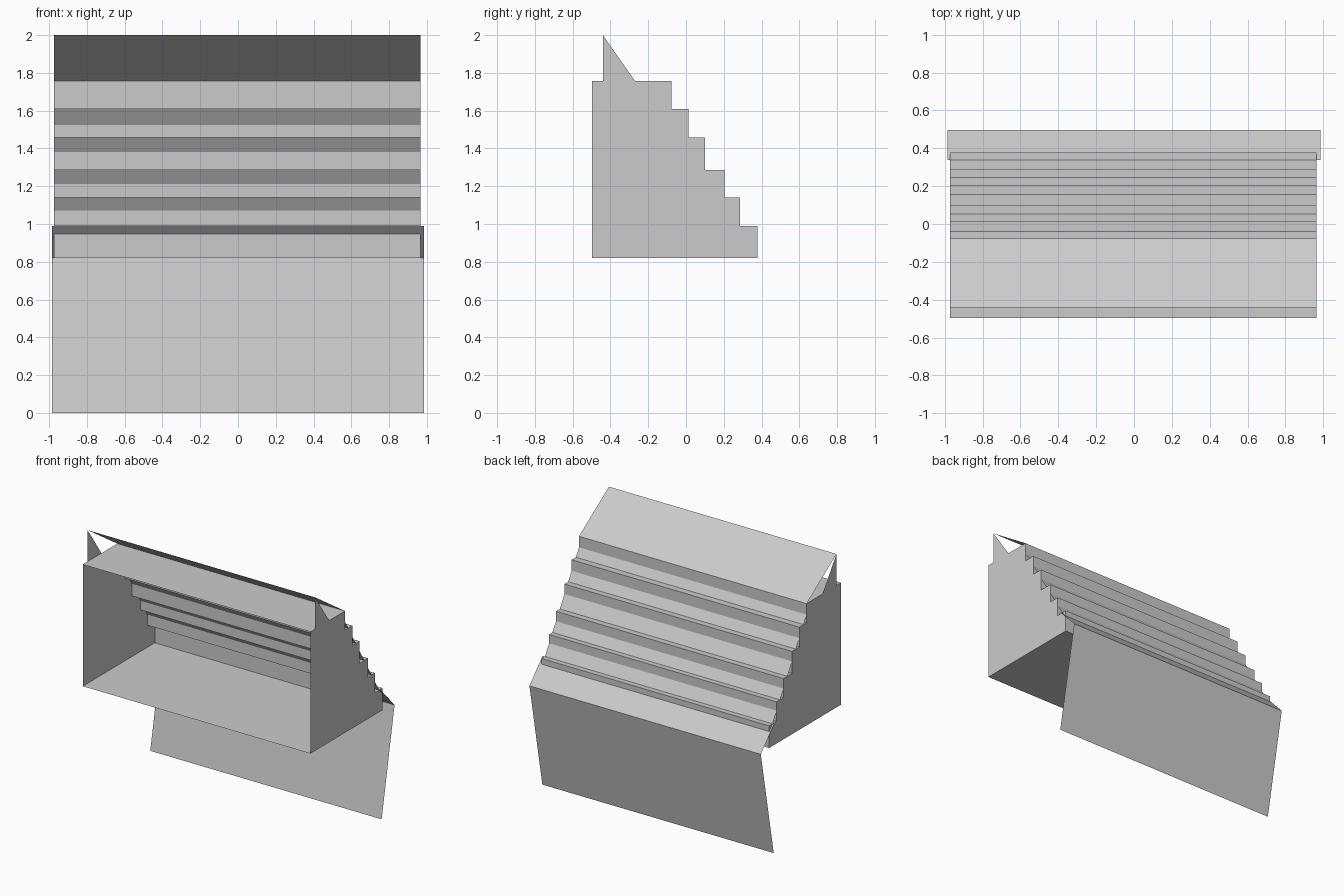
import bpy

cube = bpy.data.objects.get("Cube")
if cube:
    bpy.data.objects.remove(cube, do_unlink=True)

grey = bpy.data.materials.new("plain grey")
grey.use_nodes = True
colour = (0.6, 0.6, 0.6, 1)
grey.diffuse_color = colour
grey.node_tree.nodes["Principled BSDF"].inputs["Base Color"].default_value = colour


def add_mesh(name, verts, faces):
    mesh = bpy.data.meshes.new(name)
    mesh.from_pydata(verts, [], faces)
    mesh.materials.append(grey)
    obj = bpy.data.objects.new(name, mesh)
    bpy.context.collection.objects.link(obj)
    return obj


def sheet(name, profile, x0, x1):
    """Sweep an open (y, z) profile across x as a thin sheet."""
    verts = [(x, y, z) for y, z in profile for x in (x0, x1)]
    faces = [(2 * i, 2 * i + 1, 2 * i + 3, 2 * i + 2) for i in range(len(profile) - 1)]
    return add_mesh(name, verts, faces)


def end_wall(name, profile, x, flip):
    """Flat wall with the full (y, z) outline."""
    order = list(range(len(profile)))
    return add_mesh(name, [(x, y, z) for y, z in profile], [order[::-1] if flip else order])


LEFT, RIGHT = 0.965, -0.973
FRONT, BASE = -0.497, 0.82
RIDGE = (-0.44, 2.0)

# Stepped outline from the base at the back up to the top deck
riser_y = [0.378, 0.287, 0.203, 0.1, 0.012, -0.077]
riser_z = [BASE, 0.99, 1.14, 1.287, 1.457, 1.61, 1.757]
steps = []
for i, y in enumerate(riser_y):
    steps += [(y, riser_z[i]), (y, riser_z[i + 1])]
DECK = riser_z[-1]

# Hollow stepped body, open at the front
sheet("stepped_shell", [(FRONT, BASE)] + steps + [(FRONT, DECK)], RIGHT, LEFT)

# End walls, each with a pointed gable on top
outline = [(FRONT, BASE)] + steps + [(-0.27, DECK), RIDGE, (RIDGE[0], DECK), (FRONT, DECK)]
end_wall("left_end_wall", outline, LEFT, False)
end_wall("right_end_wall", outline, RIGHT, True)

# Roof sheet from the ridge down to the first step
sheet("roof_sheet", [steps[-1], RIDGE], RIGHT, LEFT)

# Sloping sheet that runs through the steps
EAVE = (0.337, 0.99)
sheet("slope_sheet", [EAVE, (-0.077, 1.672)], RIGHT, LEFT)

# Wider flared apron and the hanging back panel
sheet("back_apron", [(0.34, 0.0), (0.497, BASE), EAVE], -0.985, 0.985)
